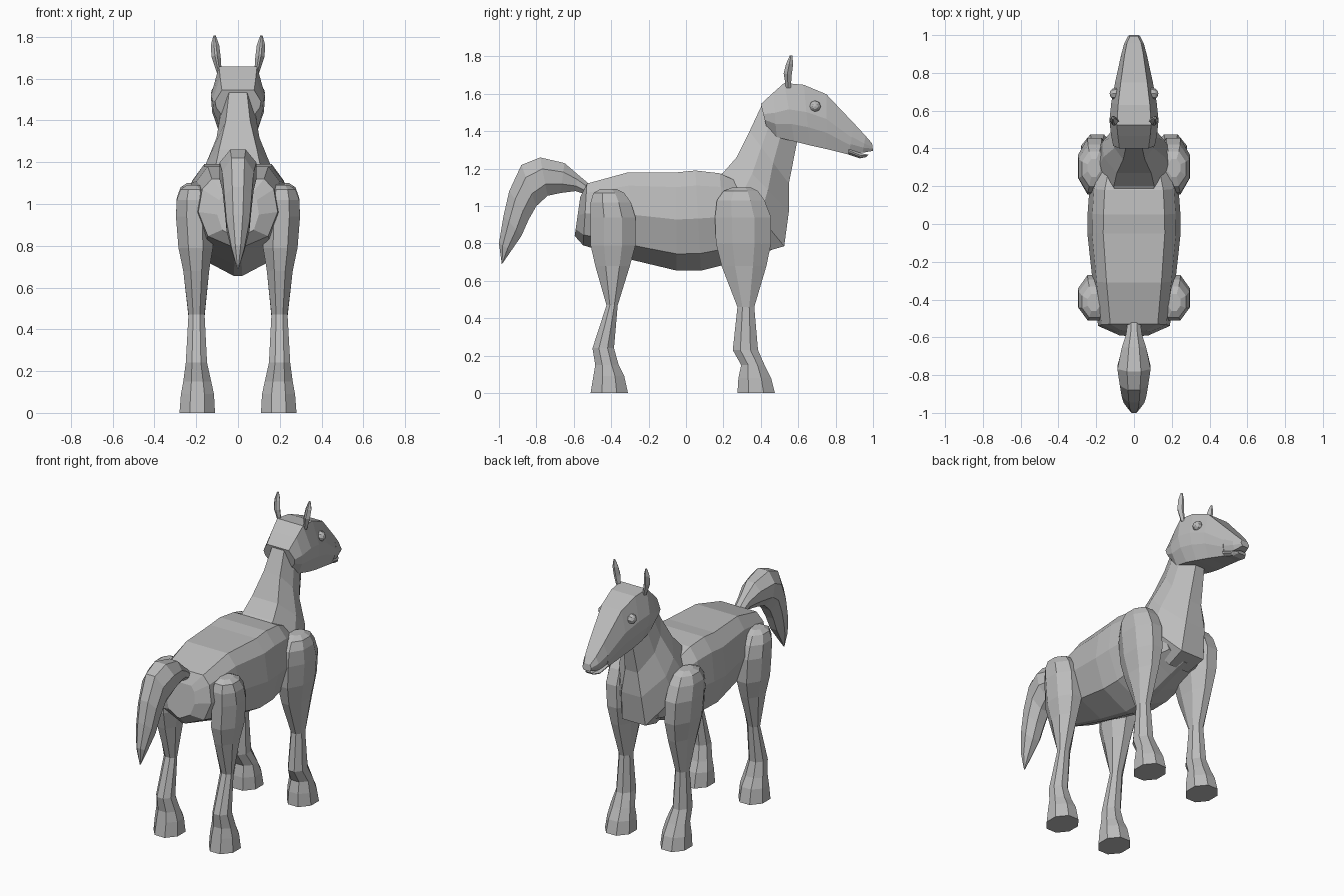
import bpy, bmesh, math

grey = bpy.data.materials.new("plain grey")
grey.diffuse_color = (0.5, 0.5, 0.5, 1)

# Half cross-sections: (side 0..1, position from first edge to second edge 0..1)
ROUND = [(0.42, 0), (1, 0.3), (1, 0.7), (0.42, 1)]
BARREL = [(0.66, 0), (0.9, 0.15), (1, 0.48), (0.76, 0.83), (0.08, 1)]
NECK = [(0.55, 0), (0.98, 0.3), (1, 0.6), (0.42, 1)]
HEAD = [(0.7, 0), (1, 0.45), (0.95, 0.7), (0.7, 1)]
DIAMOND = [(0.25, 0), (1, 0.45), (0.3, 1)]


def finish(bm, name):
    bmesh.ops.recalc_face_normals(bm, faces=bm.faces)
    me = bpy.data.meshes.new(name)
    bm.to_mesh(me)
    bm.free()
    me.materials.append(grey)
    ob = bpy.data.objects.new(name, me)
    bpy.context.collection.objects.link(ob)
    return ob


def loft(name, section, rings, side=1):
    """Skin rings given as (y1, z1, y2, z2, half_width, centre_x)."""
    bm = bmesh.new()
    shape = section + [(-u, t) for u, t in reversed(section)]
    loops = []
    for y1, z1, y2, z2, w, *cx in rings:
        c = cx[0] if cx else 0
        loops.append([bm.verts.new((side * (c + u * w), y1 + (y2 - y1) * t,
                                    z1 + (z2 - z1) * t)) for u, t in shape])
    n = len(shape)
    for a, b in zip(loops, loops[1:]):
        for i in range(n):
            j = (i + 1) % n
            bm.faces.new((a[i], a[j], b[j], b[i]))
    bm.faces.new(loops[0])
    bm.faces.new(loops[-1])
    return finish(bm, name)


# Barrel of the body
loft("body", BARREL, [
    (-0.565, 1.05, -0.595, 0.84, 0.10),
    (-0.53, 1.12, -0.55, 0.79, 0.19),
    (-0.31, 1.18, -0.28, 0.71, 0.22),
    (-0.05, 1.18, -0.05, 0.655, 0.247),
    (0.05, 1.19, 0.08, 0.655, 0.245),
    (0.18, 1.175, 0.22, 0.69, 0.235),
    (0.30, 1.12, 0.34, 0.73, 0.20),
    (0.42, 1.05, 0.46, 0.765, 0.15)])

# Neck and chest
loft("neck", NECK, [
    (0.14, 1.14, 0.40, 0.75, 0.17),
    (0.20, 1.18, 0.525, 0.785, 0.195),
    (0.27, 1.26, 0.55, 0.97, 0.165),
    (0.34, 1.40, 0.55, 1.12, 0.105),
    (0.41, 1.55, 0.595, 1.35, 0.075)])

# Head, with separate lips leaving the mouth open
loft("head", HEAD, [
    (0.40, 1.545, 0.43, 1.425, 0.11),
    (0.465, 1.605, 0.485, 1.368, 0.122),
    (0.525, 1.658, 0.58, 1.345, 0.13),
    (0.63, 1.648, 0.66, 1.325, 0.12),
    (0.75, 1.598, 0.75, 1.305, 0.10),
    (0.90, 1.44, 0.87, 1.275, 0.07)])
loft("upper_lip", HEAD, [
    (0.90, 1.44, 0.87, 1.285, 0.07),
    (0.96, 1.375, 0.945, 1.285, 0.053),
    (0.995, 1.335, 1.0, 1.295, 0.03)])
loft("lower_lip", HEAD, [
    (0.87, 1.315, 0.87, 1.275, 0.066),
    (0.94, 1.281, 0.93, 1.255, 0.05),
    (0.975, 1.275, 0.965, 1.262, 0.028)])

# Arched tail
loft("tail", ROUND, [
    (-0.52, 1.12, -0.545, 1.065, 0.035),
    (-0.58, 1.17, -0.59, 1.08, 0.042),
    (-0.65, 1.23, -0.67, 1.07, 0.065),
    (-0.78, 1.26, -0.74, 1.055, 0.088),
    (-0.88, 1.22, -0.80, 1.0, 0.075),
    (-0.945, 1.08, -0.84, 0.93, 0.065),
    (-0.975, 0.95, -0.88, 0.84, 0.055),
    (-1.0, 0.80, -0.935, 0.76, 0.03),
    (-0.985, 0.69, -0.98, 0.695, 0.004)])

# Legs: (height, back y, front y, inner x, outer x)
FRONT = [(0, 0.275, 0.475, 0.11, 0.28), (0.08, 0.28, 0.455, 0.115, 0.273),
         (0.15, 0.295, 0.42, 0.128, 0.262), (0.23, 0.25, 0.385, 0.148, 0.25),
         (0.46, 0.275, 0.365, 0.16, 0.237), (0.68, 0.19, 0.43, 0.138, 0.262),
         (0.80, 0.16, 0.455, 0.12, 0.285), (0.94, 0.155, 0.455, 0.12, 0.297),
         (1.03, 0.165, 0.42, 0.125, 0.293), (1.08, 0.20, 0.385, 0.145, 0.275),
         (1.10, 0.25, 0.345, 0.18, 0.245)]
HIND = [(0, -0.51, -0.31, 0.11, 0.28), (0.09, -0.495, -0.33, 0.115, 0.273),
        (0.15, -0.485, -0.36, 0.128, 0.262), (0.24, -0.50, -0.385, 0.148, 0.25),
        (0.47, -0.425, -0.365, 0.16, 0.237), (0.68, -0.485, -0.30, 0.138, 0.262),
        (0.79, -0.51, -0.27, 0.12, 0.285), (0.94, -0.51, -0.27, 0.12, 0.297),
        (1.02, -0.51, -0.295, 0.125, 0.293), (1.07, -0.495, -0.33, 0.145, 0.275),
        (1.09, -0.46, -0.37, 0.18, 0.245)]

for side, label in ((1, "right"), (-1, "left")):
    for name, table in (("front_leg", FRONT), ("hind_leg", HIND)):
        loft(f"{name}_{label}", ROUND,
             [(a, z, b, z, (o - i) / 2, (o + i) / 2) for z, a, b, i, o in table],
             side)
    # Leaf-shaped ears
    loft(f"ear_{label}", DIAMOND, [
        (0.535, 1.63, 0.56, 1.63, 0.012, 0.09),
        (0.522, 1.71, 0.565, 1.70, 0.022, 0.105),
        (0.535, 1.76, 0.573, 1.76, 0.02, 0.11),
        (0.555, 1.805, 0.568, 1.805, 0.006, 0.112)], side)
    # Faceted eyes
    bm = bmesh.new()
    bmesh.ops.create_uvsphere(bm, u_segments=8, v_segments=6, radius=0.031)
    eye = finish(bm, f"eye_{label}")
    eye.location = (side * 0.098, 0.69, 1.533)
    eye.rotation_euler = (0, math.pi / 2, 0)
